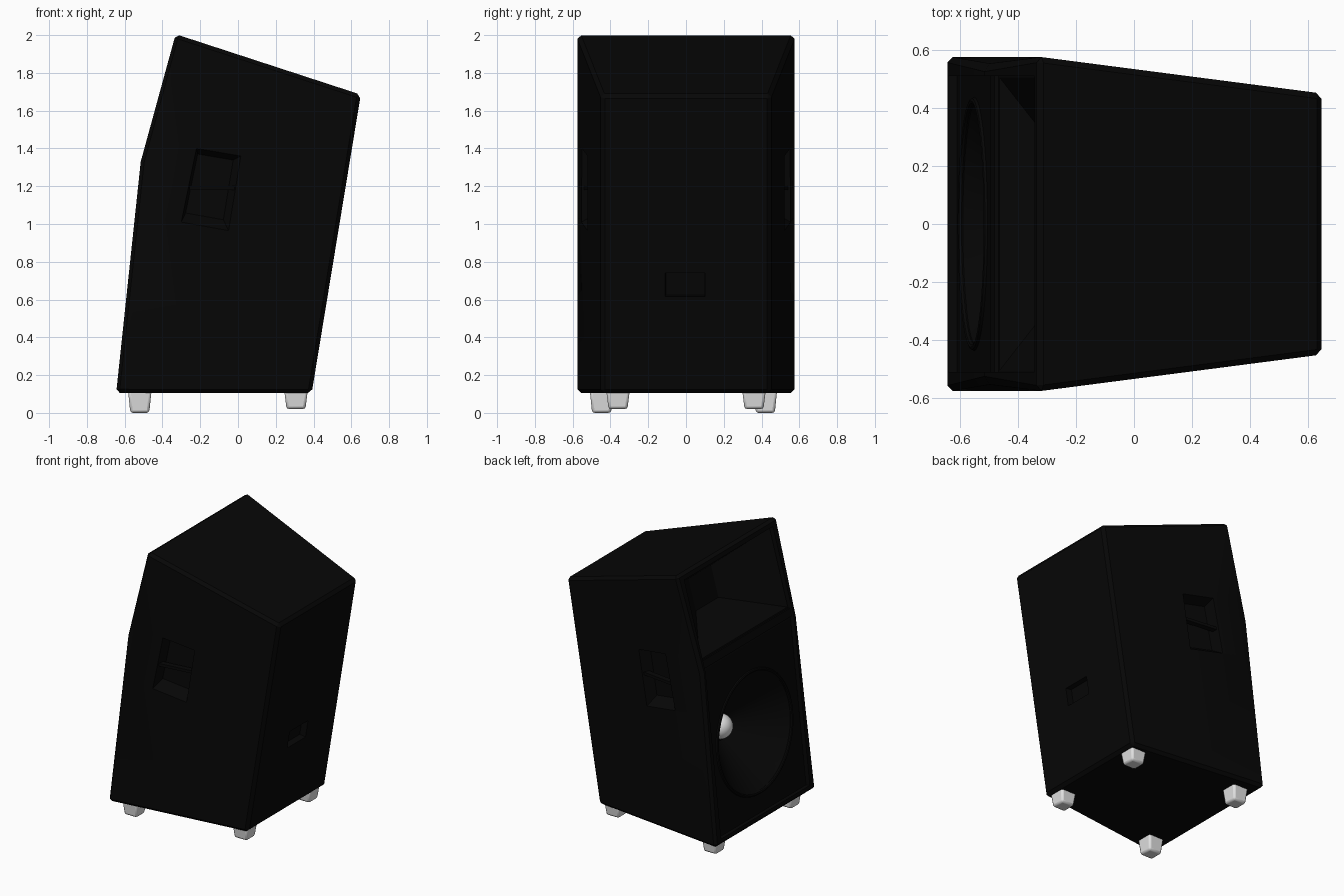
import bpy, bmesh
from math import sin, cos, atan2, tau
from mathutils import Vector, Matrix

if "Cube" in bpy.data.objects:
    bpy.data.objects.remove(bpy.data.objects["Cube"])


def material(name, value):
    m = bpy.data.materials.new(name)
    m.use_nodes = True
    col = (value, value, value, 1)
    m.diffuse_color = col
    m.node_tree.nodes["Principled BSDF"].inputs["Base Color"].default_value = col
    return m


black = material("cabinet black", 0.002)
silver = material("light grey", 0.75)


def smooth(ob):
    bpy.ops.object.select_all(action="DESELECT")
    ob.select_set(True)
    bpy.context.view_layer.objects.active = ob
    bpy.ops.object.shade_smooth_by_angle()


def finish(name, bm, mat):
    me = bpy.data.meshes.new(name)
    bm.to_mesh(me)
    bm.free()
    me.materials.append(mat)
    ob = bpy.data.objects.new(name, me)
    bpy.context.collection.objects.link(ob)
    smooth(ob)
    return ob


def hull(name, points, mat, round_edges=0):
    """Convex solid around a handful of points."""
    bm = bmesh.new()
    for p in points:
        bm.verts.new(p)
    bmesh.ops.convex_hull(bm, input=bm.verts)
    bmesh.ops.dissolve_limit(bm, angle_limit=0.02, verts=bm.verts, edges=bm.edges)
    bmesh.ops.recalc_face_normals(bm, faces=bm.faces)
    ob = finish(name, bm, mat)
    if round_edges:
        mod = ob.modifiers.new("bevel", "BEVEL")
        mod.width, mod.segments = round_edges, 2
    return ob


def loft(name, loops, cap):
    """Open shell through equal loops of points, outermost first."""
    bm = bmesh.new()
    rings = [[bm.verts.new(p) for p in loop] for loop in loops]
    for a, b in zip(rings, rings[1:]):
        for i in range(len(a)):
            j = (i + 1) % len(a)
            bm.faces.new((a[i], a[j], b[j], b[i]))
    if cap:
        bm.faces.new(rings[-1])
    return finish(name, bm, black)


# Leaning profile; the cabinet narrows toward the rear and at the front kink
low, kink, top = Vector((-0.645, 0, 0.105)), Vector((-0.515, 0, 1.33)), Vector((-0.33, 0, 2.005))
back_top, back_low = Vector((0.65, 0, 1.685)), Vector((0.39, 0, 0.105))
FRONT, KINK, BACK, INNER, RECESS = 0.577, 0.545, 0.45, 0.51, 0.03


class Panel:
    """Front panel frame: u runs up the panel, d goes inward."""
    def __init__(self, start, end):
        self.start, self.length = start, (end - start).length
        self.up = (end - start).normalized()
        self.inward = Vector((self.up.z, 0, -self.up.x))

    def at(self, u, y, d):
        return self.start + self.up * u + self.inward * d + Vector((0, y, 0))

    def rect(self, u0, u1, y, d):
        return [self.at(u0, y, d), self.at(u0, -y, d), self.at(u1, -y, d), self.at(u1, y, d)]


lower, upper = Panel(low, kink), Panel(kink, top)
u_low, u_top = 0.045, upper.length - 0.05

# Cabinet shell with chamfered outer edges
bm = bmesh.new()
sides = []
for s in (1, -1):
    sides.append([bm.verts.new((p.x, s * w, p.z)) for p, w in
                  ((low, FRONT), (kink, KINK), (top, FRONT), (back_top, BACK), (back_low, BACK))])
for a, b, c, d, e in sides:
    bm.faces.new((a, b, c))
    bm.faces.new((a, c, d, e))
for i in range(5):
    j = (i + 1) % 5
    bm.faces.new((sides[0][i], sides[0][j], sides[1][j], sides[1][i]))
bmesh.ops.recalc_face_normals(bm, faces=bm.faces)
bmesh.ops.bevel(bm, geom=[e for e in bm.edges if e.calc_face_angle() > 0.8], offset=0.02,
                offset_type="OFFSET", segments=1, profile=0.5, affect="EDGES")


def face_at(p, n):
    bm.normal_update()
    for f in bm.faces:
        if f.normal.dot(n) > 0.9 and all(
                (l.link_loop_next.vert.co - l.vert.co).cross(p - l.vert.co).dot(f.normal) >= 0
                for l in f.loops):
            return f


def window(p, n, cuts):
    """Cut the face under p along planes and return the piece around p."""
    for co, no in cuts:
        f = face_at(p, n)
        bmesh.ops.bisect_plane(bm, geom=[f] + f.edges[:] + f.verts[:], dist=0.0001,
                               plane_co=co, plane_no=no)
    return face_at(p, n)


def pocket(face, depth, shrink, lift):
    n = face.normal.copy()
    floor = bmesh.ops.extrude_discrete_faces(bm, faces=[face])["faces"][0]
    centre = floor.calc_center_median() + Vector((0, 0, lift))
    for v in floor.verts:
        v.co = centre + (v.co - centre) * shrink - n * depth


Y, Z = Vector((0, 1, 0)), Vector((0, 0, 1))

# Handle pockets in both sides
rim = [Vector(p) for p in ((-0.22, 0, 1.4), (0.015, 0, 1.36), (-0.05, 0, 0.965), (-0.3, 0, 1.01))]
for s in (1, -1):
    cuts = [(a, (b - a).cross(Y)) for a, b in zip(rim, rim[1:] + rim[:1])]
    pocket(window(Vector((-0.14, s * 0.535, 1.19)), Y * s, cuts), 0.08, 0.8, 0.06)

# Rear connector pocket
back_dir = (back_top - back_low).normalized()
centre = back_low + back_dir * 0.58
cuts = [(Y * 0.1, Y), (Y * -0.11, Y), (Z * 0.615, Z), (Z * 0.74, Z)]
pocket(window(centre, Vector((1, 0, 0)), cuts), 0.045, 0.97, 0)

# Front opening
side_cuts = [(Y * INNER, Y), (Y * -INNER, Y)]
for panel, u in ((lower, u_low), (upper, u_top)):
    opening = window(panel.at(panel.length / 2, 0, 0), -panel.inward,
                     side_cuts + [(panel.at(u, 0, 0), panel.up)])
    bmesh.ops.delete(bm, geom=[opening], context="FACES")
finish("cabinet", bm, black)

# Walls of the front recess
loft("front_recess", [[lower.at(u_low, INNER, d), lower.at(u_low, -INNER, d),
                       upper.at(0, -INNER, d), upper.at(u_top, -INNER, d),
                       upper.at(u_top, INNER, d), upper.at(0, INNER, d)]
                      for d in (0, RECESS)], False)

# Horn flare ending in a small throat
throat = [Vector((x, y, z)) for x, y, z in ((-0.17, 0.13, 1.54), (-0.17, -0.13, 1.54),
                                            (-0.11, -0.13, 1.76), (-0.11, 0.13, 1.76))]
loft("horn", [upper.rect(0, u_top, INNER, RECESS),
              upper.rect(0.085, u_top - 0.01, 0.505, RECESS), throat], True)

# Woofer board blending from a rectangle into the round cone
U, R = 0.61, 0.42
above, below = lower.length - U, U - u_low
angles = sorted([tau * i / 48 for i in range(48)] +
                [atan2(v, h) % tau for v in (above, -below) for h in (INNER, -INNER)])


def circle(r, d):
    return [lower.at(U + r * sin(t), -r * cos(t), d) for t in angles]


edge = []
for t in angles:
    r = min(INNER / max(abs(cos(t)), 0.001),
            (above if sin(t) > 0 else below) / max(abs(sin(t)), 0.001))
    edge.append(lower.at(U + r * sin(t), -r * cos(t), RECESS))
loft("woofer_board", [edge, circle(R, RECESS)], False)
loft("woofer_cone", [circle(R, RECESS), circle(R - 0.02, 0.05), circle(0.1, 0.31)], True)


def on_axis(depth):
    return (Matrix.Translation(lower.at(U, 0, depth))
            @ lower.inward.to_track_quat("Z", "Y").to_matrix().to_4x4())


# Surround ring of the woofer
bpy.ops.mesh.primitive_torus_add(major_radius=R + 0.005, minor_radius=0.012,
                                 major_segments=48, minor_segments=8)
ring = bpy.context.object
ring.name = "woofer_surround"
ring.matrix_world = on_axis(RECESS)
ring.data.materials.append(black)
smooth(ring)

# Dust cap
bm = bmesh.new()
bmesh.ops.create_uvsphere(bm, u_segments=24, v_segments=14, radius=0.088, matrix=on_axis(0.31))
finish("dust_cap", bm, silver)

# Bar between horn and woofer
hull("baffle_bar", upper.rect(0.02, 0.075, INNER, 0.015) + upper.rect(0.02, 0.075, INNER, 0.04), black)

# Handle grips across the pockets
for side, s in (("left", 1), ("right", -1)):
    hull(side + "_handle_grip", [(x, s * (y - d), z) for x, y in ((-0.258, 0.541), (-0.017, 0.511))
                                 for z in (1.18, 1.2) for d in (0, 0.04)], black)

# Tapered feet
for end, x, z, places in (("front", -0.52, 0, (0.42, -0.447)), ("rear", 0.307, 0.02, (0.36, -0.36))):
    for side, y in zip(("left", "right"), places):
        hull(f"{end}_{side}_foot", [(x + i * r, y + j * r, h) for i in (1, -1) for j in (1, -1)
                                    for r, h in ((0.05, z), (0.063, 0.125))], silver, 0.014)
